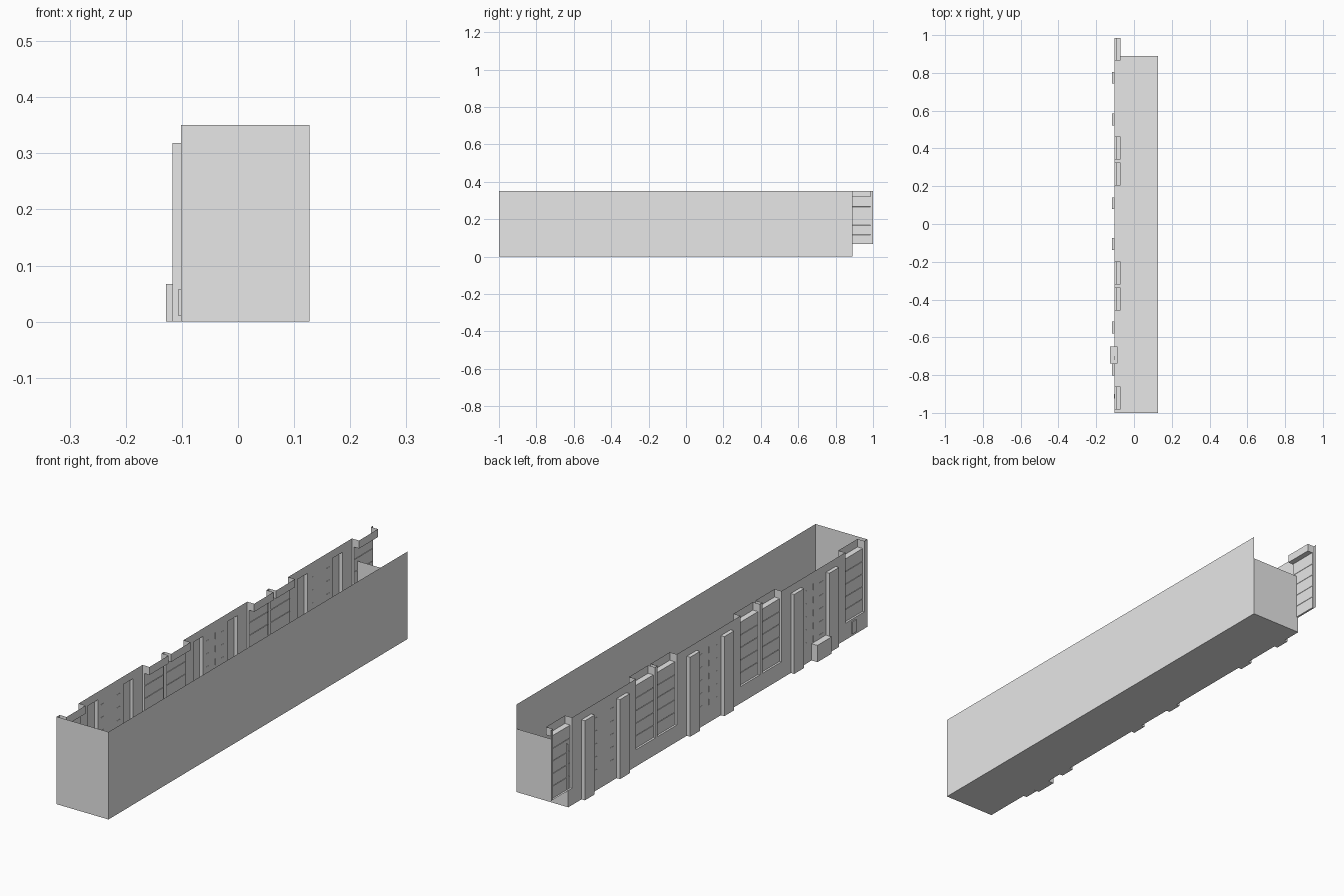
import bpy, bmesh

if "Cube" in bpy.data.objects:
    bpy.data.objects.remove(bpy.data.objects["Cube"])

WALL, DOOR, HEAD, PIER, BACK = -0.102, -0.094, -0.071, -0.117, 0.127
TOP, LEDGE, SILL, PIER_TOP = 0.35, 0.318, 0.067, 0.318
FRONT, REAR, TIP = -1.0, 0.89, 1.0

BAYS = [(-0.982, -0.861), (-0.458, -0.337), (-0.321, -0.199),
        (0.204, 0.325), (0.341, 0.462), (0.866, 0.986)]
PIERS = [(c - 0.031, c + 0.031) for c in (-0.77, -0.548, -0.106, 0.11, 0.553, 0.775)]

grey = bpy.data.materials.new("light grey")
grey.diffuse_color = (0.8, 0.8, 0.8, 1)
grey.use_nodes = True
grey.node_tree.nodes["Principled BSDF"].inputs["Base Color"].default_value = grey.diffuse_color


def make(name, build):
    bm = bmesh.new()
    build(bm)
    bmesh.ops.remove_doubles(bm, verts=bm.verts, dist=0.0001)
    me = bpy.data.meshes.new(name)
    bm.to_mesh(me)
    bm.free()
    me.materials.append(grey)
    ob = bpy.data.objects.new(name, me)
    bpy.context.collection.objects.link(ob)
    return ob


def face(bm, *pts):
    bm.faces.new([bm.verts.new(p) for p in pts])


def sheet_x(bm, x, y0, y1, z0, z1):
    # upright sheet facing -x
    face(bm, (x, y1, z0), (x, y0, z0), (x, y0, z1), (x, y1, z1))


def sheet_y(bm, y, x0, x1, z0, z1, out=-1):
    # upright sheet facing -y or +y
    p = [(x0, y, z0), (x1, y, z0), (x1, y, z1), (x0, y, z1)]
    face(bm, *(p if out < 0 else p[::-1]))


def sheet_z(bm, z, x0, x1, y0, y1, up=True):
    p = [(x0, y0, z), (x1, y0, z), (x1, y1, z), (x0, y1, z)]
    face(bm, *(p if up else p[::-1]))


def box(bm, x0, x1, y0, y1, z0, z1):
    sheet_x(bm, x0, y0, y1, z0, z1)
    face(bm, (x1, y0, z0), (x1, y1, z0), (x1, y1, z1), (x1, y0, z1))
    sheet_y(bm, y0, x0, x1, z0, z1)
    sheet_y(bm, y1, x0, x1, z0, z1, 1)
    sheet_z(bm, z0, x0, x1, y0, y1, False)
    sheet_z(bm, z1, x0, x1, y0, y1)


# open shell: floor, long back wall, tall front end, lower rear end
make("floor", lambda bm: sheet_z(bm, 0, WALL, BACK, FRONT, REAR, False))
make("long_wall", lambda bm: face(bm, (BACK, FRONT, 0), (BACK, REAR, 0),
                                  (BACK, REAR, TOP), (BACK, FRONT, TOP)))
make("front_end_wall", lambda bm: sheet_y(bm, FRONT, WALL, BACK, 0, TOP))
make("rear_end_wall", lambda bm: sheet_y(bm, REAR, WALL, BACK, 0, 0.253, 1))


# facade sheet, left open at the door bays and behind the piers
def facade(bm):
    y = FRONT
    for y0, y1, kind in sorted([(*b, "bay") for b in BAYS] + [(*p, "pier") for p in PIERS]):
        sheet_x(bm, WALL, y, y0, 0, TOP)
        if kind == "bay":
            sheet_x(bm, WALL, y0, min(y1, REAR), 0, SILL)
        else:
            sheet_x(bm, WALL, y0, y1, PIER_TOP, TOP)
        y = y1
    sheet_x(bm, WALL, y, TIP, SILL, TOP)


make("facade", facade)


# hollow piers pushed out of the facade
def piers(bm):
    for y0, y1 in PIERS:
        sheet_x(bm, PIER, y0, y1, 0, PIER_TOP)
        sheet_y(bm, y0, PIER, WALL, 0, PIER_TOP)
        sheet_y(bm, y1, PIER, WALL, 0, PIER_TOP, 1)
        sheet_z(bm, PIER_TOP, PIER, WALL, y0, y1)
        sheet_z(bm, 0, PIER, WALL, y0, y1, False)


make("piers", piers)


# bay surrounds: sill, side reveals, ledge and set-back header
def surrounds(bm):
    for y0, y1 in BAYS:
        sheet_z(bm, SILL, WALL, DOOR, y0, y1)
        sheet_z(bm, LEDGE, DOOR, HEAD, y0, y1)
        sheet_x(bm, HEAD, y0, y1, LEDGE, TOP)
        for y, out in ((y0, 1), (y1, -1)):
            sheet_y(bm, y, WALL, DOOR, SILL, TOP, out)
            sheet_y(bm, y, DOOR, HEAD, LEDGE, TOP, out)


make("bay_surrounds", surrounds)


# sectional doors with fine grooves between the panels
def doors(bm):
    rows, groove = 5, 0.001
    step = (LEDGE - SILL) / rows
    for y0, y1 in BAYS:
        for i in range(rows):
            z0, z1 = SILL + i * step, SILL + (i + 1) * step
            g = groove if i < rows - 1 else 0
            sheet_x(bm, DOOR, y0, y1, z0, z1 - 2 * g)
            if g:
                zs = [(DOOR, z1 - 2 * g), (DOOR + g, z1 - g), (DOOR, z1)]
                for (xa, za), (xb, zb) in zip(zs, zs[1:]):
                    face(bm, (xa, y1, za), (xa, y0, za), (xb, y0, zb), (xb, y1, zb))


make("bay_doors", doors)


# short joint marks on the wall between paired piers
def joints(bm):
    t = 0.0008
    for a, b in zip(PIERS[::2], PIERS[1::2]):
        mid = (a[0] + b[1]) / 2
        for i in range(5):
            z = 0.07 + i * 0.052
            box(bm, WALL - t, WALL + t, mid - 0.001, mid + 0.001, z, z + 0.025)
            for s in (-0.05, 0.05):
                box(bm, WALL - t, WALL + t, mid + s - 0.01, mid + s + 0.01,
                    z + 0.012, z + 0.014)


make("wall_joints", joints)

# low box by the facade and a small plate under the front bay
make("utility_box", lambda bm: box(bm, -0.128, -0.088, -0.738, -0.648, 0, SILL))
make("small_plate", lambda bm: box(bm, WALL - 0.004, WALL, -0.925, -0.9, 0.01, 0.058))
